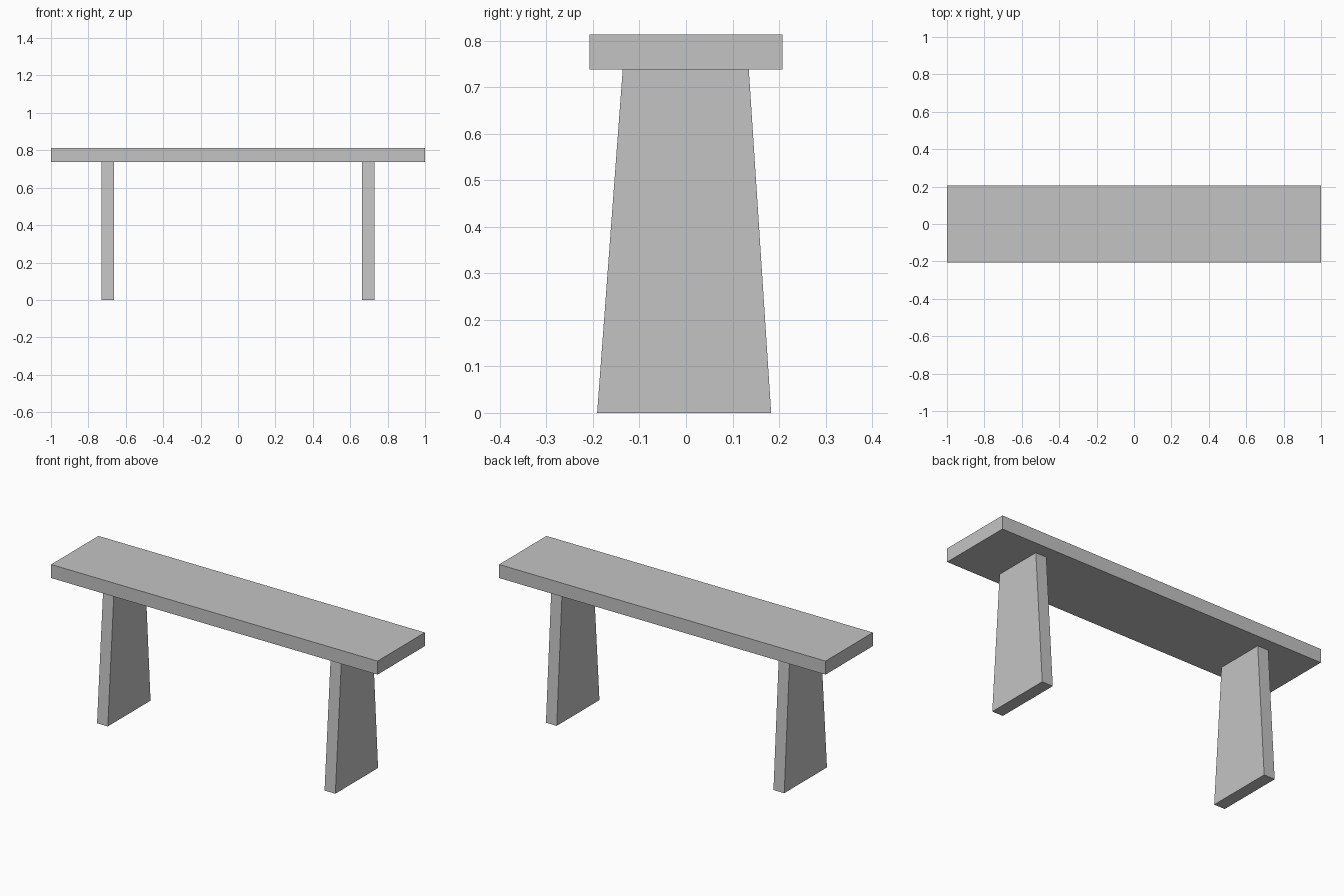
import bpy
import bmesh

cube = bpy.data.objects.get("Cube")
if cube:
    bpy.data.objects.remove(cube, do_unlink=True)

# Plain grey for the whole bench
grey = bpy.data.materials.new("light grey")
grey.use_nodes = True
colour = (0.55, 0.55, 0.55, 1.0)
grey.diffuse_color = colour
grey.node_tree.nodes["Principled BSDF"].inputs["Base Color"].default_value = colour


def add_slab(name, x_range, z_range, y_bottom, y_top):
    """Box whose front and back edges may taper from bottom to top."""
    bm = bmesh.new()
    bmesh.ops.create_cube(bm, size=2)
    for v in bm.verts:
        y_range = y_top if v.co.z > 0 else y_bottom
        v.co = (x_range[v.co.x > 0], y_range[v.co.y > 0], z_range[v.co.z > 0])
    mesh = bpy.data.meshes.new(name)
    bm.to_mesh(mesh)
    bm.free()
    mesh.materials.append(grey)
    obj = bpy.data.objects.new(name, mesh)
    bpy.context.collection.objects.link(obj)
    return obj


# Seat plank
seat_y = (-0.207, 0.207)
add_slab("seat", (-1, 1), (0.738, 0.813), seat_y, seat_y)

# Tapered plank legs
for name, x in (("left_leg", 0.697), ("right_leg", -0.697)):
    add_slab(name, (x - 0.033, x + 0.033), (0, 0.738),
             (-0.191, 0.183), (-0.136, 0.135))
